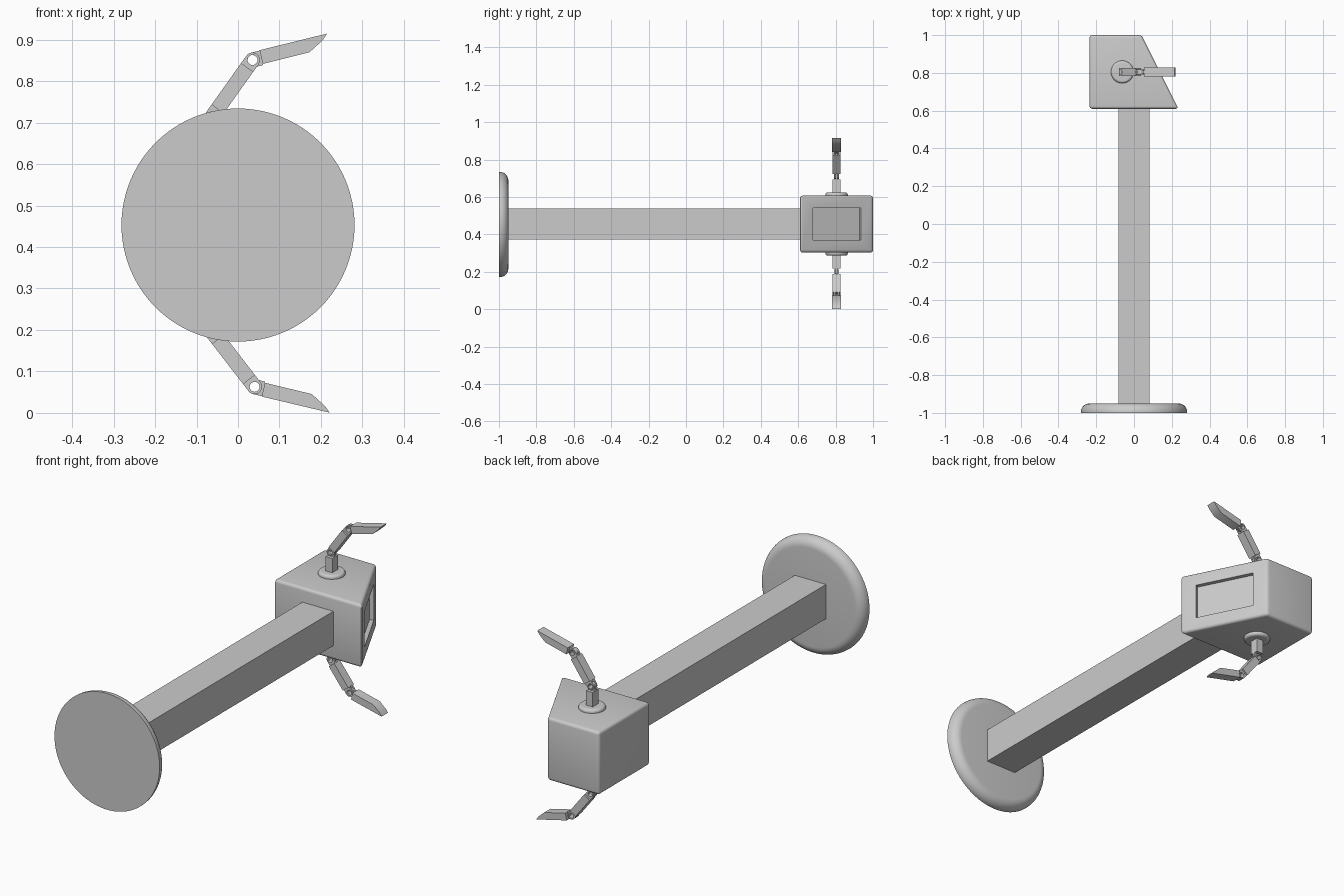
import bpy, bmesh
from math import sin, cos, pi, radians
from mathutils import Matrix, Vector

cube = bpy.data.objects.get("Cube")
if cube:
    bpy.data.objects.remove(cube, do_unlink=True)

grey = bpy.data.materials.new("plain_grey")
grey.use_nodes = True
grey.diffuse_color = (0.6, 0.6, 0.6, 1)
grey.node_tree.nodes["Principled BSDF"].inputs["Base Color"].default_value = (0.6, 0.6, 0.6, 1)

MID = 0.455      # height of the main axis
ARM_Y = 0.805    # depth of the arms


def finish(name, bm, smooth=False):
    bmesh.ops.remove_doubles(bm, verts=bm.verts, dist=1e-5)
    bmesh.ops.recalc_face_normals(bm, faces=bm.faces)
    mesh = bpy.data.meshes.new(name)
    bm.to_mesh(mesh)
    bm.free()
    mesh.materials.append(grey)
    obj = bpy.data.objects.new(name, mesh)
    bpy.context.collection.objects.link(obj)
    activate(obj)
    if smooth:
        bpy.ops.object.shade_smooth_by_angle(angle=radians(35))
    return obj


def activate(obj):
    bpy.ops.object.select_all(action='DESELECT')
    obj.select_set(True)
    bpy.context.view_layer.objects.active = obj


def prism(loops, low, high):
    """Extrude an outline, with optional hole loops, from low to high."""
    bm = bmesh.new()
    edges = []
    for loop in loops:
        vs = [bm.verts.new((u, v, low)) for u, v in loop]
        edges += [bm.edges.new((a, b)) for a, b in zip(vs, vs[1:] + vs[:1])]
    if len(loops) == 1:
        bm.faces.new(vs)
    else:
        bmesh.ops.triangle_fill(bm, edges=edges, use_beauty=True, normal=(0, 0, 1))
    top = bmesh.ops.extrude_face_region(bm, geom=bm.faces[:])["geom"]
    moved = [g for g in top if isinstance(g, bmesh.types.BMVert)]
    bmesh.ops.translate(bm, verts=moved, vec=(0, 0, high - low))
    return bm


def combine(name, pieces, matrix):
    bm = bmesh.new()
    for piece in pieces:
        bmesh.ops.recalc_face_normals(piece, faces=piece.faces)
        temp = bpy.data.meshes.new("temp")
        piece.to_mesh(temp)
        piece.free()
        bm.from_mesh(temp)
        bpy.data.meshes.remove(temp)
    bm.transform(matrix)
    return finish(name, bm, smooth=True)


def rounded_disc(name, radius, height, fillet, matrix, sides):
    bm = bmesh.new()
    arc = [(radius - fillet + fillet * cos(a), height - fillet + fillet * sin(a))
           for a in (i * pi / 16 for i in range(9))]
    profile = [(0, 0), (radius, 0)] + arc + [(0, height)]
    vs = [bm.verts.new((r, 0, h)) for r, h in profile]
    es = [bm.edges.new(p) for p in zip(vs, vs[1:])]
    bmesh.ops.spin(bm, geom=vs + es, axis=(0, 0, 1), cent=(0, 0, 0),
                   angle=2 * pi, steps=sides, use_duplicate=False)
    bm.transform(matrix)
    return finish(name, bm, smooth=True)


def rectangle(u0, u1, v0, v1):
    return [(u0, v0), (u1, v0), (u1, v1), (u0, v1)]


# Base plate and post
rounded_disc("base_plate", 0.281, 0.05, 0.045,
             Matrix.Translation((0, -1, MID - 0.002)) @ Matrix.Rotation(-pi / 2, 4, 'X'), 96)
post = prism([rectangle(-0.083, 0.083, -0.96, 0.63)], MID - 0.083, MID + 0.083)
finish("post", post)

# Head: wedge-shaped box with softened edges
near, far = Vector((0.235, 0.61)), Vector((0.04, 1.0))
head_bm = prism([[(-0.235, 0.61), near, far, (-0.235, 1.0)]], MID - 0.152, MID + 0.152)
bmesh.ops.recalc_face_normals(head_bm, faces=head_bm.faces)
bmesh.ops.bevel(head_bm, geom=head_bm.edges[:], offset=0.014, segments=4,
                profile=0.5, affect='EDGES')
head = finish("head", head_bm)

# Screen recess cut into the slanted side
slope = far - near
normal = Vector((slope.y, -slope.x)).normalized()
a, b = near + slope * 0.18, near + slope * 0.835
cutter_bm = prism([[p + normal * d for p, d in ((a, -0.02), (a, 0.05), (b, 0.05), (b, -0.02))]],
                  MID - 0.086, MID + 0.086)
cutter = finish("recess_cutter", cutter_bm)
cutter.hide_render = True
activate(head)
cut = head.modifiers.new("recess", 'BOOLEAN')
cut.object = cutter
cut.operation = 'DIFFERENCE'
cut.solver = 'EXACT'
bpy.ops.object.modifier_apply(modifier=cut.name)
bpy.data.objects.remove(cutter, do_unlink=True)
bpy.ops.object.shade_smooth_by_angle(angle=radians(35))

# Arms: stub, upper arm and hand, joined by pierced hinge lugs
R, HOLE, GAP, LENGTH = 0.018, 0.012, 0.022, 0.167


def lug(centre, direction, low, high):
    """Rounded pierced lug at centre, attached to a body lying along direction."""
    arc = [pi / 2 + i * pi / 12 for i in range(13)]
    outer = [(centre + direction * R * cos(t), R * sin(t)) for t in arc]
    outer += [(centre + direction * GAP, -R), (centre + direction * GAP, R)]
    hole = [(centre + HOLE * cos(i * pi / 10), HOLE * sin(i * pi / 10)) for i in range(20)]
    return prism([outer, hole], low, high)


def cheeks(centre, direction):
    return [lug(centre, direction, 0.006, 0.014), lug(centre, direction, -0.014, -0.006)]


def frame(x, z, angle, side):
    """Place a link: u along the link, v across it, w along depth."""
    c, s = cos(angle), sin(angle)
    return Matrix(((c, -s, 0, x), (0, 0, 1, ARM_Y),
                   (side * s, side * c, 0, MID + side * z), (0, 0, 0, 1)))


def arm(label, side, lift, reach):
    x, z = -0.062, 0.26
    flange = Matrix.Translation((x, ARM_Y, MID + side * 0.15))
    if side < 0:
        flange = flange @ Matrix.Rotation(pi, 4, 'X')
    rounded_disc(label + "_shoulder_flange", 0.06, 0.019, 0.013, flange, 48)

    stub = [prism([rectangle(-0.1, -GAP, -R, R)], -0.022, 0.022), lug(0, -1, -0.0055, 0.0055)]
    combine(label + "_shoulder_stub", stub, frame(x, z, pi / 2, side))

    upper = [prism([rectangle(GAP, LENGTH - GAP, -R, R)], -0.022, 0.022)]
    upper += cheeks(0, 1) + cheeks(LENGTH, -1)
    combine(label + "_upper_arm", upper, frame(x, z, lift, side))

    x, z = x + LENGTH * cos(lift), z + LENGTH * sin(lift)
    outline = [(GAP, -0.015), (0.138, -0.014), (0.176, 0.007), (0.19, 0.02), (GAP, 0.019)]
    hand = [prism([outline], -0.024, 0.024), lug(0, 1, -0.0055, 0.0055)]
    combine(label + "_hand", hand, frame(x, z, reach, side))


arm("top", 1, radians(54.5), radians(13.5))
arm("bottom", -1, radians(52.3), radians(13))
